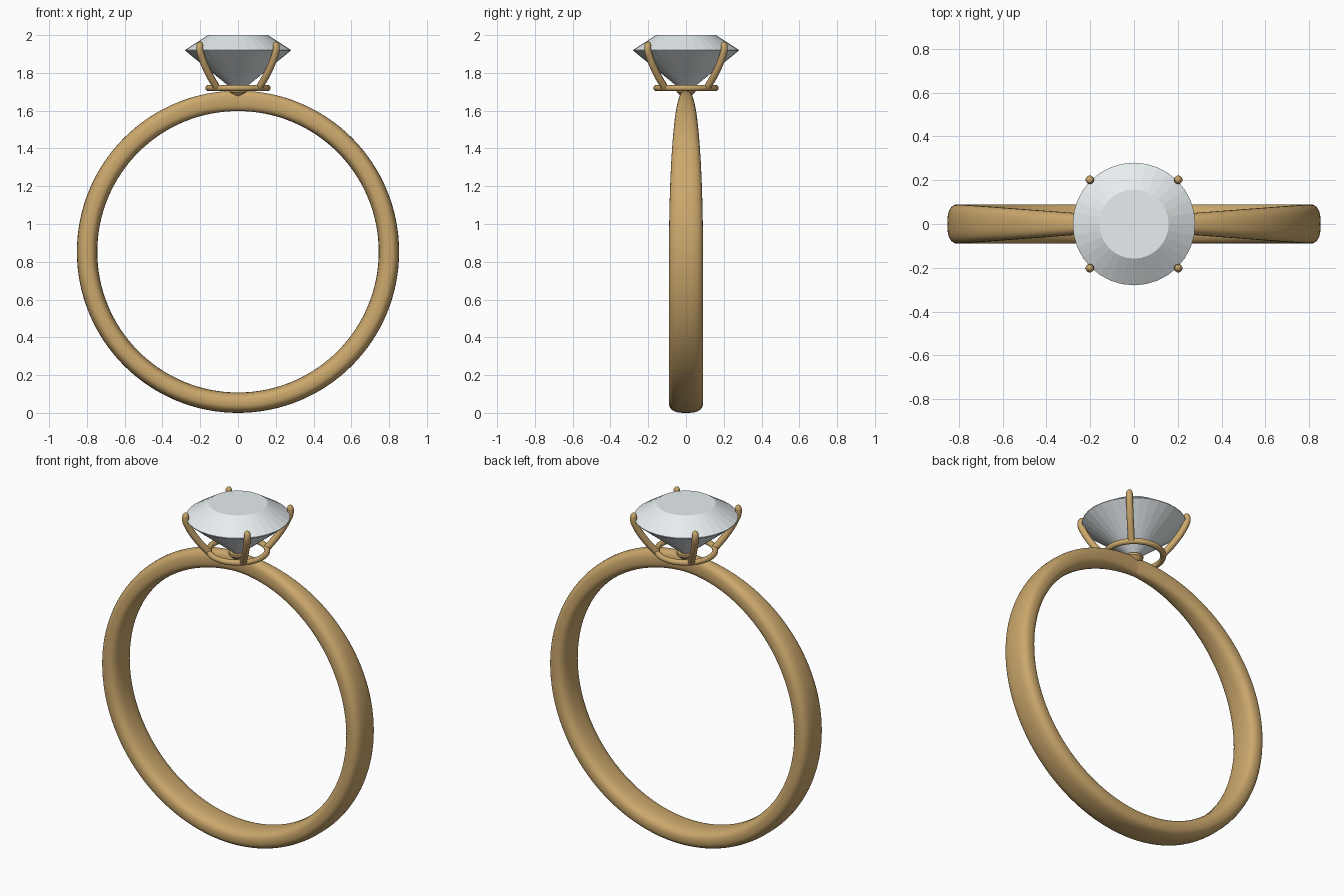
import bpy, bmesh, math
from math import sin, cos, pi

if "Cube" in bpy.data.objects:
    bpy.data.objects.remove(bpy.data.objects["Cube"])

CZ = 0.853          # band centre height


def material(name, rgb):
    m = bpy.data.materials.new(name)
    m.diffuse_color = (*rgb, 1)
    m.use_nodes = True
    m.node_tree.nodes["Principled BSDF"].inputs["Base Color"].default_value = m.diffuse_color
    return m


GOLD = material("gold", (0.60, 0.39, 0.15))
GEM = material("gem", (0.80, 0.85, 0.87))


def finish(obj, mat, smooth=True):
    obj.data.materials.clear()
    obj.data.materials.append(mat)
    if smooth:
        bpy.ops.object.select_all(action='DESELECT')
        obj.select_set(True)
        bpy.context.view_layer.objects.active = obj
        bpy.ops.object.shade_smooth_by_angle(angle=math.radians(35))


def mesh_object(name, bm, mat, smooth=True):
    bmesh.ops.recalc_face_normals(bm, faces=bm.faces[:])
    me = bpy.data.meshes.new(name)
    bm.to_mesh(me)
    bm.free()
    obj = bpy.data.objects.new(name, me)
    bpy.context.collection.objects.link(obj)
    finish(obj, mat, smooth)
    return obj


def lathe(name, profile, segments, mat, smooth):
    """Closed solid of revolution around z from (radius, z) points."""
    bm = bmesh.new()
    rings = []
    for r, z in profile:
        if r == 0:
            rings.append([bm.verts.new((0, 0, z))] * segments)
        else:
            rings.append([bm.verts.new((r * cos(2 * pi * i / segments),
                                        r * sin(2 * pi * i / segments), z))
                          for i in range(segments)])
    for a, b in zip(rings, rings[1:]):
        for i in range(segments):
            j = (i + 1) % segments
            bm.faces.new(list(dict.fromkeys((a[i], a[j], b[j], b[i]))))
    for ring in (rings[0], rings[-1]):
        if ring[0] is not ring[1]:
            bm.faces.new(ring)
    return mesh_object(name, bm, mat, smooth)


# Band: rounded section swept round a circle, narrowing towards the top
def power(v, e):
    return math.copysign(abs(v) ** e, v)


bm = bmesh.new()
N, M = 128, 32
rings = []
for i in range(N):
    a = 2 * pi * i / N                      # 0 at the top
    half_w = 0.03 + 0.06 * abs(sin(a)) if cos(a) > 0 else 0.09
    ring = []
    for k in range(M):
        t = 2 * pi * k / M
        r = 0.799 + 0.054 * power(sin(t), 0.75)
        y = half_w * power(cos(t), 0.75)
        ring.append(bm.verts.new((r * sin(a), y, CZ + r * cos(a))))
    rings.append(ring)
for i in range(N):
    a, b = rings[i], rings[(i + 1) % N]
    for k in range(M):
        j = (k + 1) % M
        bm.faces.new((a[k], a[j], b[j], b[k]))
for k in range(M):                          # crease where the two halves meet
    bm.edges.get((rings[0][k], rings[0][(k + 1) % M])).smooth = False
mesh_object("band", bm, GOLD)

# Faceted round stone
lathe("stone", [(0, 1.69), (0.28, 1.918), (0.28, 1.922), (0.158, 2.0)], 32, GEM, False)

# Small seat under the stone tip
lathe("seat", [(0.025, 1.675), (0.05, 1.70), (0.05, 1.712)], 24, GOLD, True)

# Basket ring
bpy.ops.mesh.primitive_torus_add(location=(0, 0, 1.72), major_radius=0.157, minor_radius=0.016,
                                 major_segments=64, minor_segments=16)
basket = bpy.context.object
basket.name = "basket_ring"
finish(basket, GOLD)

# Four curved prongs: (distance from axis, z, thickness factor)
PATH = [(0.157, 1.72, 1), (0.222, 1.80, 1), (0.270, 1.88, 1), (0.286, 1.925, 1),
        (0.284, 1.948, 0.95), (0.280, 1.960, 0.65), (0.278, 1.965, 0.1)]
for n in range(4):
    a = pi / 4 + n * pi / 2
    cu = bpy.data.curves.new("prong", 'CURVE')
    cu.dimensions = '3D'
    cu.bevel_depth = 0.019
    cu.bevel_resolution = 4
    cu.resolution_u = 6
    cu.use_fill_caps = True
    sp = cu.splines.new('BEZIER')
    sp.bezier_points.add(len(PATH) - 1)
    for p, (r, z, f) in zip(sp.bezier_points, PATH):
        p.co = (r * cos(a), r * sin(a), z)
        p.radius = f
        p.handle_left_type = p.handle_right_type = 'AUTO'
    cu.materials.append(GOLD)
    obj = bpy.data.objects.new(f"prong_{n + 1}", cu)
    bpy.context.collection.objects.link(obj)
